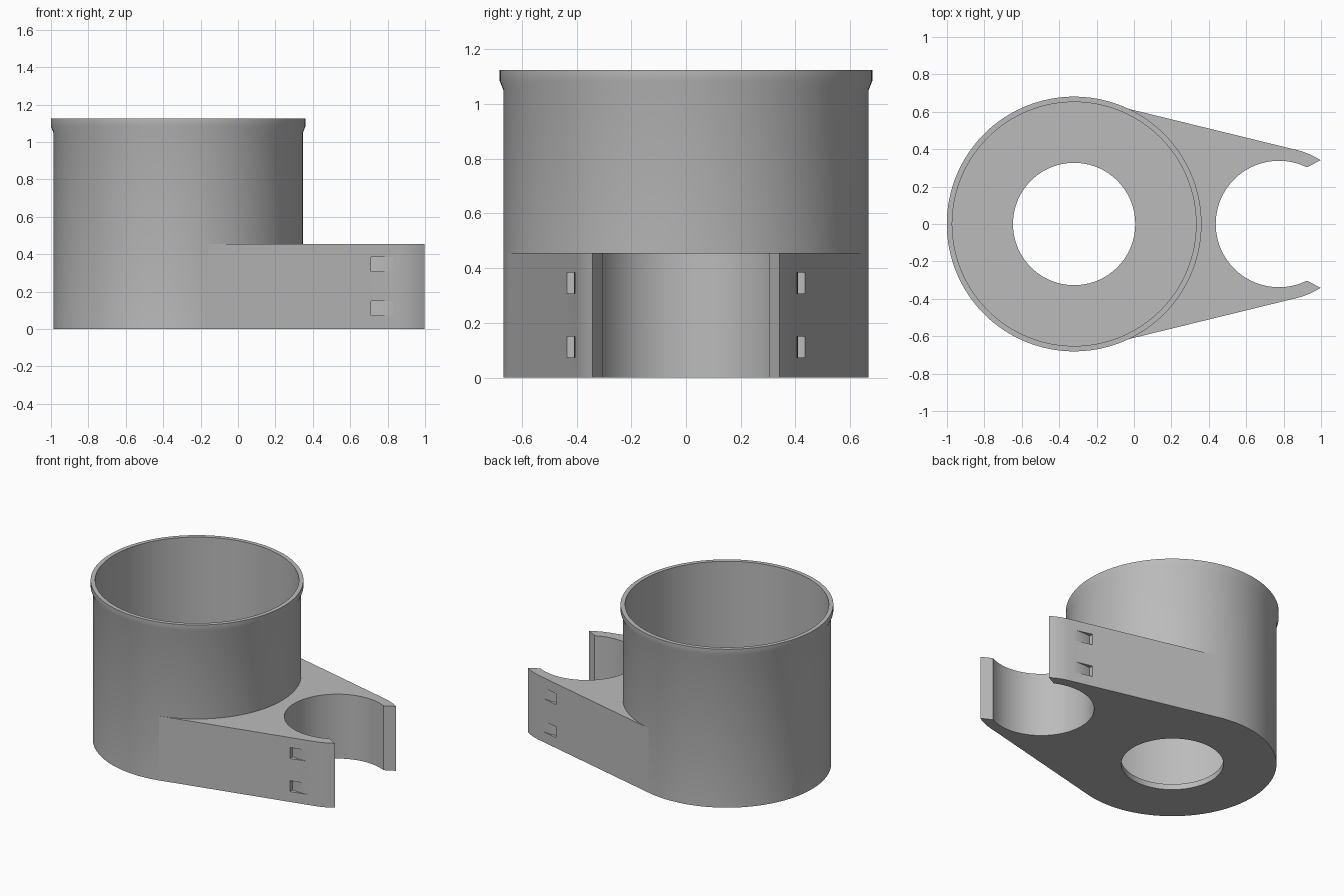
import bpy, bmesh
from math import sin, cos, tau, acos, asin, atan2

old = bpy.data.objects.get("Cube")
if old:
    bpy.data.objects.remove(old, do_unlink=True)

grey = bpy.data.materials.new("plain grey")
grey.use_nodes = True
grey.diffuse_color = (0.5, 0.5, 0.5, 1)
grey.node_tree.nodes["Principled BSDF"].inputs["Base Color"].default_value = (0.5, 0.5, 0.5, 1)

CUP_X, CUP_R = -0.32, 0.667
CLIP_X, CLIP_R, BORE_R = 0.775, 0.407, 0.338
BRACKET_H = 0.455


def finish(bm, name):
    bmesh.ops.recalc_face_normals(bm, faces=bm.faces)
    mesh = bpy.data.meshes.new(name)
    bm.to_mesh(mesh)
    bm.free()
    mesh.materials.append(grey)
    ob = bpy.data.objects.new(name, mesh)
    bpy.context.collection.objects.link(ob)
    return ob


def arc(cx, r, a, b, n):
    return [(cx + r * cos(a + (b - a) * i / n), r * sin(a + (b - a) * i / n)) for i in range(n + 1)]


def prism(points, z0, z1, name):
    bm = bmesh.new()
    face = bm.faces.new([bm.verts.new((x, y, z0)) for x, y in points])
    ext = bmesh.ops.extrude_face_region(bm, geom=[face])["geom"]
    bmesh.ops.translate(bm, vec=(0, 0, z1 - z0), verts=[g for g in ext if isinstance(g, bmesh.types.BMVert)])
    return finish(bm, name)


def lathe(profile, cx, steps, name):
    bm = bmesh.new()
    rings = [[bm.verts.new((x, y, z)) for x, y in arc(cx, r, 0, tau, steps)[:-1]] for r, z in profile]
    for ring, above in zip(rings, rings[1:] + rings[:1]):
        for i in range(steps):
            j = (i + 1) % steps
            bm.faces.new((ring[i], ring[j], above[j], above[i]))
    return finish(bm, name)


def smooth(ob):
    bpy.ops.object.select_all(action='DESELECT')
    ob.select_set(True)
    bpy.context.view_layer.objects.active = ob
    bpy.ops.object.shade_smooth_by_angle(angle=0.5)


# Cup with flared rim and a drain hole in its thin floor
cup = lathe([(0.327, 0), (CUP_R, 0), (CUP_R, 1.05), (0.681, 1.085), (0.681, 1.125),
             (0.652, 1.125), (0.652, 0.04), (0.327, 0.04)], CUP_X, 128, "cup")

# Bracket tapering from the cup to an open pole clip
tangent = acos((CUP_R - CLIP_R) / (CLIP_X - CUP_X))
tip_out = acos((0.997 - CLIP_X) / CLIP_R)
tip_in = acos((0.925 - CLIP_X) / BORE_R)
cup_side = arc(CUP_X, 0.662, -tangent, tangent, 48)
upper_jaw = arc(CLIP_X, CLIP_R, tangent, tip_out, 10)
bore = arc(CLIP_X, BORE_R, tip_in, tau - tip_in, 72)
lower_jaw = arc(CLIP_X, CLIP_R, -tip_out, -tangent, 10)
edge = [(CUP_X + CUP_R * cos(tangent), s * CUP_R * sin(tangent)) for s in (1, -1)]
bracket = prism([edge[1]] + cup_side[1:-1] + [edge[0]] + upper_jaw + bore + lower_jaw,
                0, BRACKET_H, "clip_bracket")

# Strap slots with curved floors, two on each side
a0 = acos((0.71 - CLIP_X) / (CLIP_R + 0.003))
a1 = acos((0.84 - CLIP_X) / (CLIP_R + 0.003))
floor = arc(CLIP_X, CLIP_R + 0.002, a0, a1, 12)
outline = floor + [(floor[-1][0], 0.5), (floor[0][0], 0.5)]
for side in (1, -1):
    for z in (0.073, 0.307):
        cutter = prism([(x, y * side) for x, y in outline], z, z + 0.077, "slot_cutter")
        cutter.hide_render = True
        cut = bracket.modifiers.new("slot", 'BOOLEAN')
        cut.operation, cut.solver, cut.object = 'DIFFERENCE', 'EXACT', cutter
        bpy.context.view_layer.objects.active = bracket
        bpy.ops.object.modifier_apply(modifier=cut.name)
        bpy.data.objects.remove(cutter, do_unlink=True)

for part in (cup, bracket):
    smooth(part)
